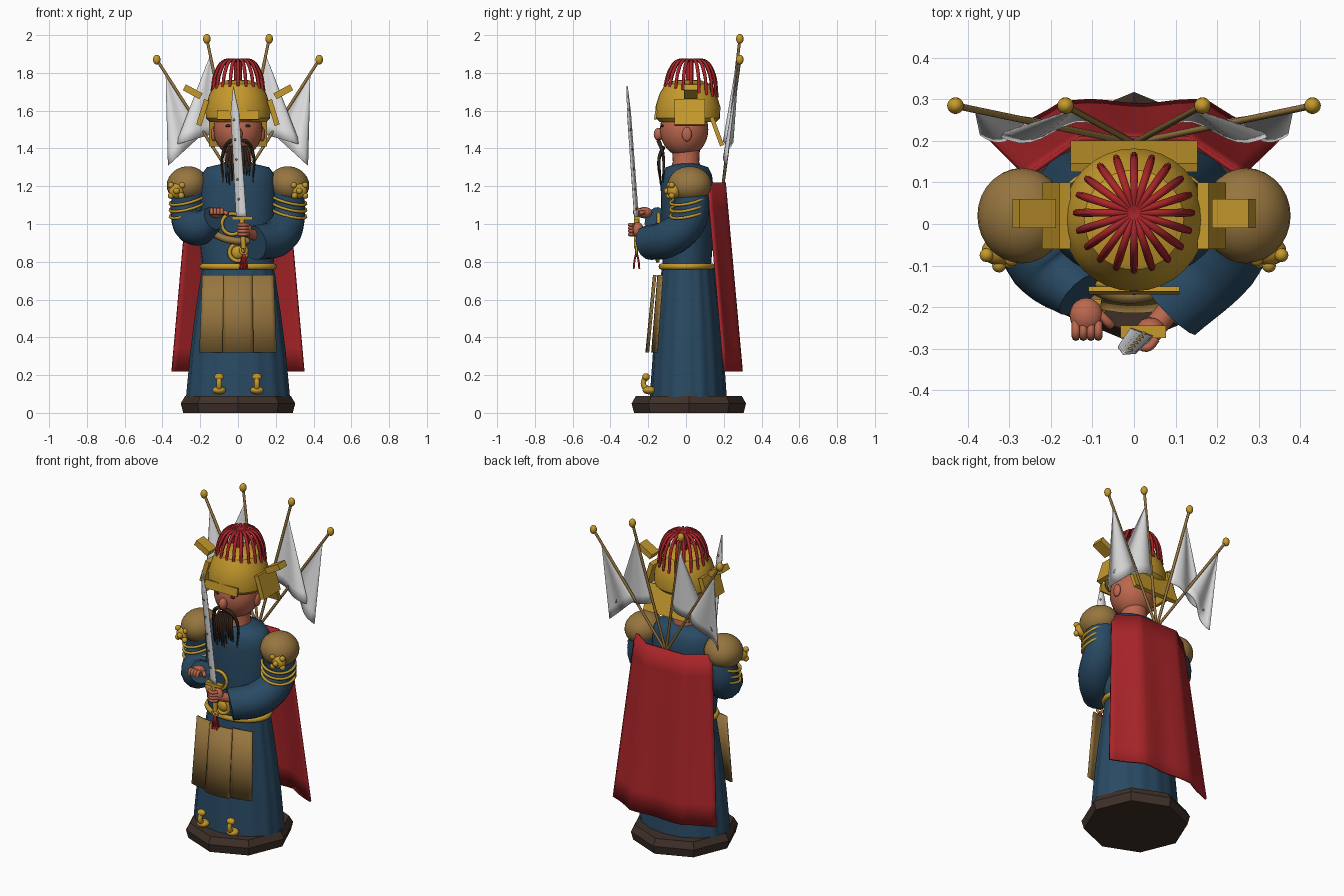
import bpy, bmesh, math, random
from mathutils import Vector

random.seed(4)
if "Cube" in bpy.data.objects:
    bpy.data.objects.remove(bpy.data.objects["Cube"])


def material(name, rgb):
    m = bpy.data.materials.new(name)
    m.use_nodes = True
    m.diffuse_color = (*rgb, 1)
    m.node_tree.nodes["Principled BSDF"].inputs["Base Color"].default_value = (*rgb, 1)
    return m


NAVY = material("navy cloth", (.022, .068, .125))
GOLD = material("gold", (.56, .32, .025))
TAN = material("tan leather", (.31, .18, .05))
RED = material("red cloth", (.4, .018, .022))
SKIN = material("skin", (.5, .135, .075))
WHITE = material("white", (.75, .75, .75))
BROWN = material("dark brown", (.05, .03, .022))
BEARD = material("beard brown", (.035, .018, .01))


def finish(ob, name, mat, angle=40):
    ob.name = name
    ob.data.materials.clear()
    ob.data.materials.append(mat)
    bpy.ops.object.select_all(action="DESELECT")
    ob.select_set(True)
    bpy.context.view_layer.objects.active = ob
    if angle:
        bpy.ops.object.shade_smooth_by_angle(angle=math.radians(angle))
    return ob


def surface(name, mat, f, nu, nv, thick=0, angle=40):
    """Grid of points f(u, v), welded where they meet."""
    bm = bmesh.new()
    rows = [[bm.verts.new(f(i / nu, j / nv)) for i in range(nu + 1)] for j in range(nv + 1)]
    for a, b in zip(rows, rows[1:]):
        for i in range(nu):
            bm.faces.new((a[i], a[i + 1], b[i + 1], b[i]))
    bmesh.ops.remove_doubles(bm, verts=bm.verts, dist=1e-5)
    bmesh.ops.recalc_face_normals(bm, faces=bm.faces)
    me = bpy.data.meshes.new(name)
    bm.to_mesh(me)
    bm.free()
    ob = bpy.data.objects.new(name, me)
    bpy.context.collection.objects.link(ob)
    if thick:
        mod = ob.modifiers.new("thickness", "SOLIDIFY")
        mod.thickness, mod.offset = thick, 0
    return finish(ob, name, mat, angle)


def lathe(name, mat, profile, sides=32, ys=1, y0=0, flute=0, angle=40):
    def f(u, v):
        r, z = profile[round(v * (len(profile) - 1))]
        a = u * math.tau
        r *= 1 + flute * math.cos(a * 16)
        return r * math.cos(a), y0 + ys * r * math.sin(a), z
    return surface(name, mat, f, sides, len(profile) - 1, 0, angle)


def ball(name, mat, loc, size, rot=(0, 0, 0), seg=20):
    bpy.ops.mesh.primitive_uv_sphere_add(segments=seg, ring_count=seg // 2, location=loc, rotation=rot)
    ob = bpy.context.object
    ob.scale = size if isinstance(size, tuple) else (size,) * 3
    return finish(ob, name, mat, 80)


def box(name, mat, loc, size, rot=(0, 0, 0)):
    bpy.ops.mesh.primitive_cube_add(size=1, location=loc, rotation=rot)
    ob = bpy.context.object
    ob.scale = size
    return finish(ob, name, mat, 0)


def ring(name, mat, loc, major, minor, rot=(0, 0, 0), scale=(1, 1, 1)):
    bpy.ops.mesh.primitive_torus_add(location=loc, rotation=rot, major_radius=major,
                                     minor_radius=minor, major_segments=32, minor_segments=8)
    bpy.context.object.scale = scale
    return finish(bpy.context.object, name, mat, 60)


def tube(name, mat, points, radii, res=2):
    """Smooth round tube through the points, with one radius or one per point."""
    cu = bpy.data.curves.new(name, "CURVE")
    cu.dimensions, cu.bevel_depth, cu.use_fill_caps = "3D", 1, True
    cu.bevel_resolution, cu.resolution_u = res, 6
    sp = cu.splines.new("BEZIER")
    sp.bezier_points.add(len(points) - 1)
    for i, (bp, p) in enumerate(zip(sp.bezier_points, points)):
        bp.co = p
        bp.radius = radii[i] if isinstance(radii, tuple) else radii
        bp.handle_left_type = bp.handle_right_type = "AUTO"
    ob = bpy.data.objects.new(name, cu)
    bpy.context.collection.objects.link(ob)
    bpy.ops.object.select_all(action="DESELECT")
    ob.select_set(True)
    bpy.context.view_layer.objects.active = ob
    bpy.ops.object.convert(target="MESH")
    return finish(bpy.context.object, name, mat, 60)


# Base, robe and belt
lathe("base", BROWN, [(0, 0), (.29, 0), (.303, .05), (.28, .09), (0, .09)], 8, y0=.015, angle=0)
lathe("robe_skirt", NAVY, [(.272, .085), (.25, .32), (.225, .52), (.195, .72), (.185, .78)],
      96, .74, .012, .012, 60)
lathe("robe_torso", NAVY, [(.185, .76), (.2, .88), (.2, 1.08), (.205, 1.2), (.195, 1.26),
                           (.165, 1.3), (.08, 1.32), (0, 1.32)], 32, .68, .005, angle=60)
ring("belt", GOLD, (0, .005, .775), .19, .016, scale=(1, .73, 1))
ring("belt_buckle", GOLD, (0, -.15, .85), .045, .011, (math.pi / 2, 0, 0))
ball("buckle_centre", GOLD, (0, -.145, .85), (.035, .02, .035))
ring("chest_ring", GOLD, (-.03, -.145, 1), .055, .01, (math.pi / 2, 0, 0))
tube("chest_sash", TAN, [(-.13, -.12, .95), (-.06, -.165, .92), (.04, -.165, .91), (.12, -.12, .93)], .02)


# Front armour panels
def panel(x0, x1, ytop, ybot, bend):
    def f(u, v):
        x = (x0 + (x1 - x0) * u) * (.94 + .08 * v)
        return x, ytop + (ybot - ytop) * v + bend * x * x, .73 - .41 * v
    return f


surface("centre_panel", TAN, panel(-.08, .08, -.17, -.21, 1.5), 8, 2, .01)
for s, side in ((1, "left"), (-1, "right")):
    surface(side + "_panel", TAN, panel(s * .07, s * .2, -.15, -.183, .7), 6, 2, .01)

# Cape
surface("cape", RED, lambda u, v: (
    (2 * u - 1) * (.26 + .09 * v),
    .205 + .085 * v - .18 * max(0, abs(2 * u - 1) - .5) + .005 * math.cos(u * 18) * v,
    1.22 - v), 24, 8, .012, 60)

# Head
lathe("neck", SKIN, [(.085, 1.28), (.07, 1.33), (.075, 1.42)], 24, angle=60)
ball("head", SKIN, (0, -.01, 1.5), (.13, .128, .145), seg=32)
ball("nose", SKIN, (0, -.145, 1.475), (.024, .026, .034))

# Helmet
lathe("helmet", GOLD, [(.15, 1.54), (.17, 1.56), (.172, 1.62), (.15, 1.69), (.12, 1.74),
                       (.07, 1.76), (0, 1.765)], 32, 1, .01, angle=35)
box("helmet_brim", GOLD, (0, -.16, 1.577), (.22, .012, .05), (-.15, 0, 0))
box("neck_guard", GOLD, (0, .163, 1.49), (.305, .022, .16), (.35, 0, 0))

# Plume of arching strands
tube("plume_stem", RED, [(0, .02, 1.75), (0, .02, 1.865)], .02)
for i in range(20):
    a = math.tau * i / 20
    drop = 1.7 - .03 * math.sin(a)
    path = [(0, 1.86), (.07, 1.865), (.115, 1.81), (.14, drop)]
    tube("plume_strand", RED, [(r * math.cos(a), .027 + r * math.sin(a), z) for r, z in path],
         (.008, .009, .01, .008), 1)

# Beard
for i in range(9):
    x = -.056 + .014 * i
    tube("beard_strand", BEARD, [(x * .7, -.118, 1.41), (x, -.142, 1.35),
                                 (x * 1.1, -.135, 1.2 + random.uniform(0, .07))], (.01, .009, .003), 1)

# Paired parts
for s, side in ((1, "left"), (-1, "right")):
    ball(side + "_ear", SKIN, (s * .128, .005, 1.475), (.016, .026, .038))
    ball(side + "_eye", BEARD, (s * .05, -.124, 1.52), (.017, .008, .008))
    tube(side + "_moustache", BEARD, [(0, -.145, 1.445), (s * .045, -.143, 1.435),
                                      (s * .08, -.122, 1.37), (s * .078, -.12, 1.22)],
         (.008, .012, .009, .003), 1)
    box(side + "_cheek_plate", GOLD, (s * .187, .02, 1.59), (.028, .16, .14), (0, -s * .3, 0))
    box(side + "_helmet_wing", GOLD, (s * .24, .025, 1.7), (.1, .07, .035), (0, -s * .5, 0))
    # Shoulder armour
    ball(side + "_shoulder_pad", TAN, (s * .27, .02, 1.21), (.108, .115, .095), (0, s * .25, 0), 28)
    ball(side + "_mask", GOLD, (s * .325, -.065, 1.175), (.042, .035, .04))
    for dx, dy, dz in ((.03, -.01, .03), (-.03, -.02, .03), (.03, -.01, -.025), (-.025, -.025, -.025), (0, -.035, 0)):
        ball(side + "_mask_knob", GOLD, (s * (.325 + dx), -.065 + dy, 1.175 + dz), .017, seg=12)
    for k in range(3):
        ring(side + "_arm_ring", GOLD, (s * .268, .01, 1.13 - .035 * k), .094, .008, (.2, s * .25, 0))
    # Boot tip
    ball(side + "_boot_toe", GOLD, (s * .1, -.195, .12), (.036, .035, .022))
    tube(side + "_boot_curl", GOLD, [(s * .1, -.2, .12), (s * .1, -.225, .15), (s * .1, -.215, .19)], (.018, .014, .014))
    ball(side + "_boot_knob", GOLD, (s * .1, -.212, .19), (.026, .02, .02))
    # Banners
    for kind, tip, outer, inner in (("outer", (.43, 1.87), (.37, 1.31), .42), ("inner", (.165, 1.98), (.33, 1.42), .38)):
        root, top = Vector((0, .195, 1.2)), Vector((s * tip[0], .285, tip[1]))
        tube(side + "_" + kind + "_pole", TAN, [root, top], .008)
        ball(side + "_" + kind + "_finial", GOLD, top, (.02, .02, .026))
        high, low = root.lerp(top, .89), root.lerp(top, inner)
        free = Vector((s * outer[0], .215, outer[1]))

        def cloth(u, v):
            p = high.lerp(low.lerp(free, u), v)
            p.y += .022 * v * math.sin(u * math.tau)
            return p
        surface(side + "_" + kind + "_banner", WHITE, cloth, 10, 8, .004, 60)

# Sleeves
tube("left_sleeve", NAVY, [(.25, .02, 1.22), (.262, .02, 1.03), (.21, -.08, .93), (.085, -.2, .9)],
     (.09, .093, .1, .092), 5)
tube("right_sleeve", NAVY, [(-.25, .02, 1.22), (-.262, .02, 1.03), (-.21, -.09, .98), (-.13, -.17, 1.03)],
     (.09, .093, .095, .065), 5)

# Hands
ball("right_palm", SKIN, (-.115, -.22, 1.06), (.04, .042, .03))
for k in range(4):
    x = -.14 + .018 * k
    tube("right_finger", SKIN, [(x, -.235, 1.07), (x, -.265, 1.075), (x, -.272, 1.05)], .01)
tube("right_thumb", SKIN, [(-.09, -.21, 1.06), (-.065, -.235, 1.06), (-.055, -.245, 1.05)], .011)
tube("left_wrist", SKIN, [(.09, -.2, .94), (.045, -.255, .96)], .028)
ball("left_palm", SKIN, (.04, -.255, .97), (.035, .03, .04))
for k in range(4):
    z = .945 + .017 * k
    tube("left_finger", SKIN, [(.055, -.275, z), (.03, -.298, z), (.0, -.28, z)], .01)

# Sword
heel, point = Vector((.018, -.262, 1.03)), Vector((-.025, -.312, 1.73))


def blade(u, v):
    p = heel.lerp(point, v)
    half = .027 * (1 - .25 * v) * min(1, (1 - v) * 5)
    p.x += (2 * u - 1) * half
    p.y -= (2 * u - 1) * half * .35
    return p


surface("blade", WHITE, blade, 2, 20, .007)
for k in range(11):
    ball("blade_stud", TAN, heel.lerp(point, .07 + k * .075) + Vector((.008 * (-1) ** k, 0, 0)), .007, seg=8)
box("sword_guard", GOLD, (.022, -.26, 1.03), (.11, .03, .018))
tube("sword_handle", GOLD, [(.02, -.261, 1.03), (.03, -.262, .87)], .014)
ring("pommel_ring", GOLD, (.03, -.262, .86), .018, .007, (math.pi / 2, 0, 0))
for k in range(6):
    dx = -.02 + .008 * k
    tube("tassel_strand", RED, [(.03, -.262, .85), (.03 + dx * .6, -.262 + .01 * (-1) ** k, .81),
                                (.03 + dx, -.262 + .015 * (-1) ** k, .762)], .005, 1)
